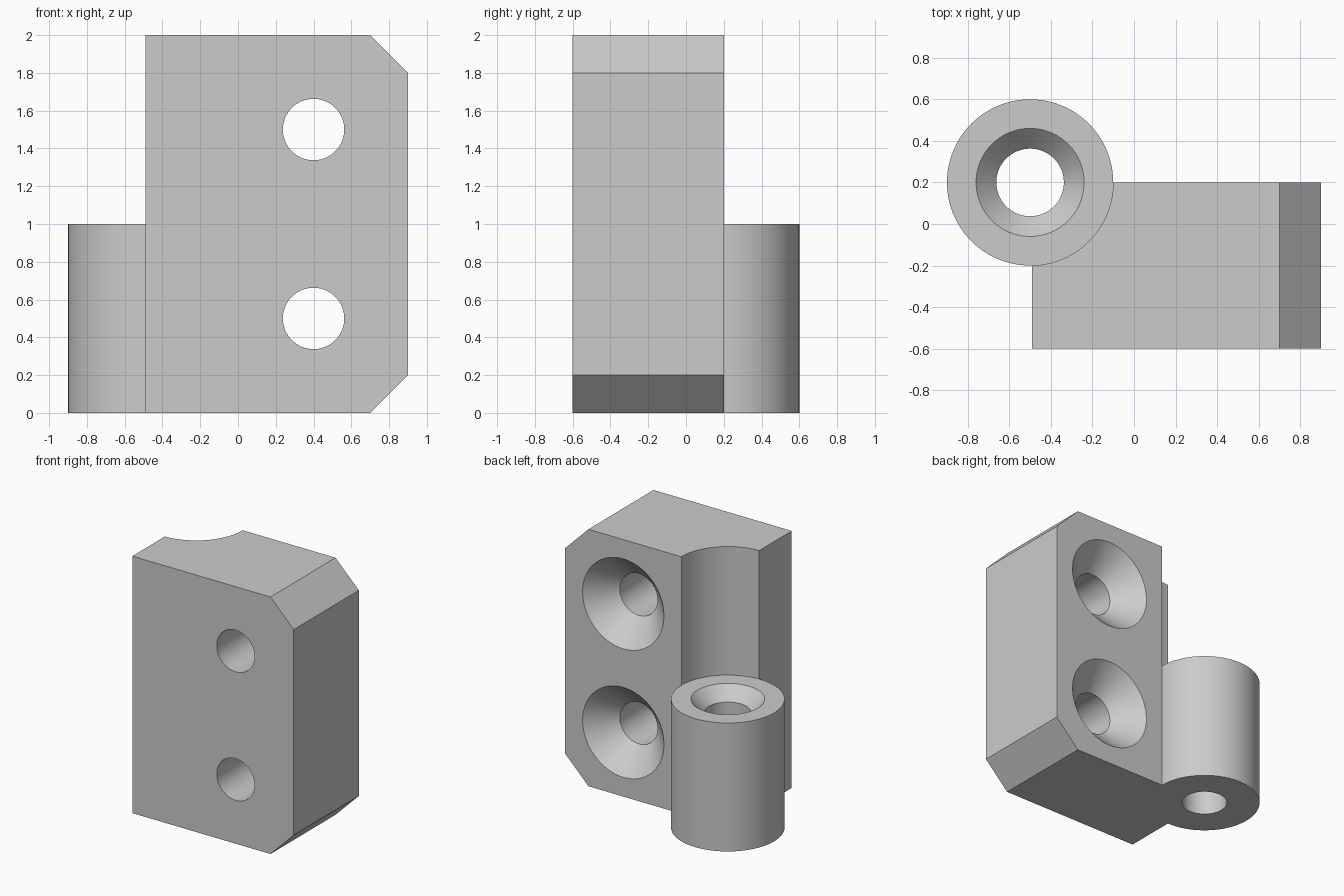
import bpy, bmesh, math
from mathutils import Matrix, Vector

cube = bpy.data.objects.get("Cube")
if cube:
    bpy.data.objects.remove(cube, do_unlink=True)

GREY = (0.6, 0.6, 0.6, 1)
grey = bpy.data.materials.new("plain grey")
grey.use_nodes = True
grey.diffuse_color = GREY
grey.node_tree.nodes["Principled BSDF"].inputs["Base Color"].default_value = GREY

SEGMENTS = 96
PIN = Vector((-0.5, 0.2, 0))      # hinge axis
KNUCKLE_R, BORE_R = 0.4, 0.1625


def add_object(name, bm):
    bmesh.ops.recalc_face_normals(bm, faces=bm.faces)
    mesh = bpy.data.meshes.new(name)
    bm.to_mesh(mesh)
    bm.free()
    mesh.materials.append(grey)
    obj = bpy.data.objects.new(name, mesh)
    bpy.context.collection.objects.link(obj)
    return obj


def lathe(name, profile, origin, turn=Matrix()):
    """Solid of revolution from (radius, height) pairs, capped at both ends."""
    bm = bmesh.new()
    rings = []
    for r, h in profile:
        ring = bmesh.ops.create_circle(bm, segments=SEGMENTS, radius=r,
                                       matrix=Matrix.Translation((0, 0, h)))
        rings.append(ring["verts"])
    for low, high in zip(rings, rings[1:]):
        for i in range(SEGMENTS):
            j = (i + 1) % SEGMENTS
            bm.faces.new((low[i], low[j], high[j], high[i]))
    bm.faces.new(rings[0])
    bm.faces.new(rings[-1])
    bm.transform(Matrix.Translation(origin) @ turn)
    return add_object(name, bm)


def cut(target, cutter):
    mod = target.modifiers.new(cutter.name, 'BOOLEAN')
    mod.operation, mod.solver, mod.object = 'DIFFERENCE', 'EXACT', cutter
    bpy.ops.object.select_all(action='DESELECT')
    bpy.context.view_layer.objects.active = target
    target.select_set(True)
    bpy.ops.object.modifier_apply(modifier=mod.name)
    bpy.data.objects.remove(cutter, do_unlink=True)


def smooth(obj):
    bpy.ops.object.select_all(action='DESELECT')
    bpy.context.view_layer.objects.active = obj
    obj.select_set(True)
    bpy.ops.object.shade_smooth_by_angle(angle=math.radians(25))


# Leaf: block with chamfered outer corners
bm = bmesh.new()
outline = [(-0.49, 0), (0.7, 0), (0.9, 0.2), (0.9, 1.8), (0.7, 2), (-0.49, 2)]
face = bm.faces.new([bm.verts.new((x, -0.6, z)) for x, z in outline])
back = bmesh.ops.extrude_face_region(bm, geom=[face])["geom"]
bmesh.ops.translate(bm, vec=(0, 0.8, 0),
                    verts=[v for v in back if isinstance(v, bmesh.types.BMVert)])
leaf = add_object("hinge_leaf", bm)

# Round clearance along the hinge axis
cut(leaf, lathe("clearance", [(KNUCKLE_R, -0.1), (KNUCKLE_R, 2.1)], PIN))

# Screw holes, countersunk from the back
turn = Matrix.Rotation(math.radians(-90), 4, 'X')
for z in (0.5, 1.5):
    screw = [(BORE_R, -0.9), (BORE_R, -0.19), (0.35, 0), (0.45, 0.1)]
    cut(leaf, lathe("screw_hole", screw, (0.4, 0.2, z), turn))

# Knuckle with a countersunk pin bore
knuckle = lathe("hinge_knuckle", [(KNUCKLE_R, 0), (KNUCKLE_R, 1)], PIN)
bore = [(BORE_R, -0.1), (BORE_R, 0.9), (0.26, 1), (0.36, 1.1)]
cut(knuckle, lathe("pin_bore", bore, PIN))

for part in (leaf, knuckle):
    smooth(part)
